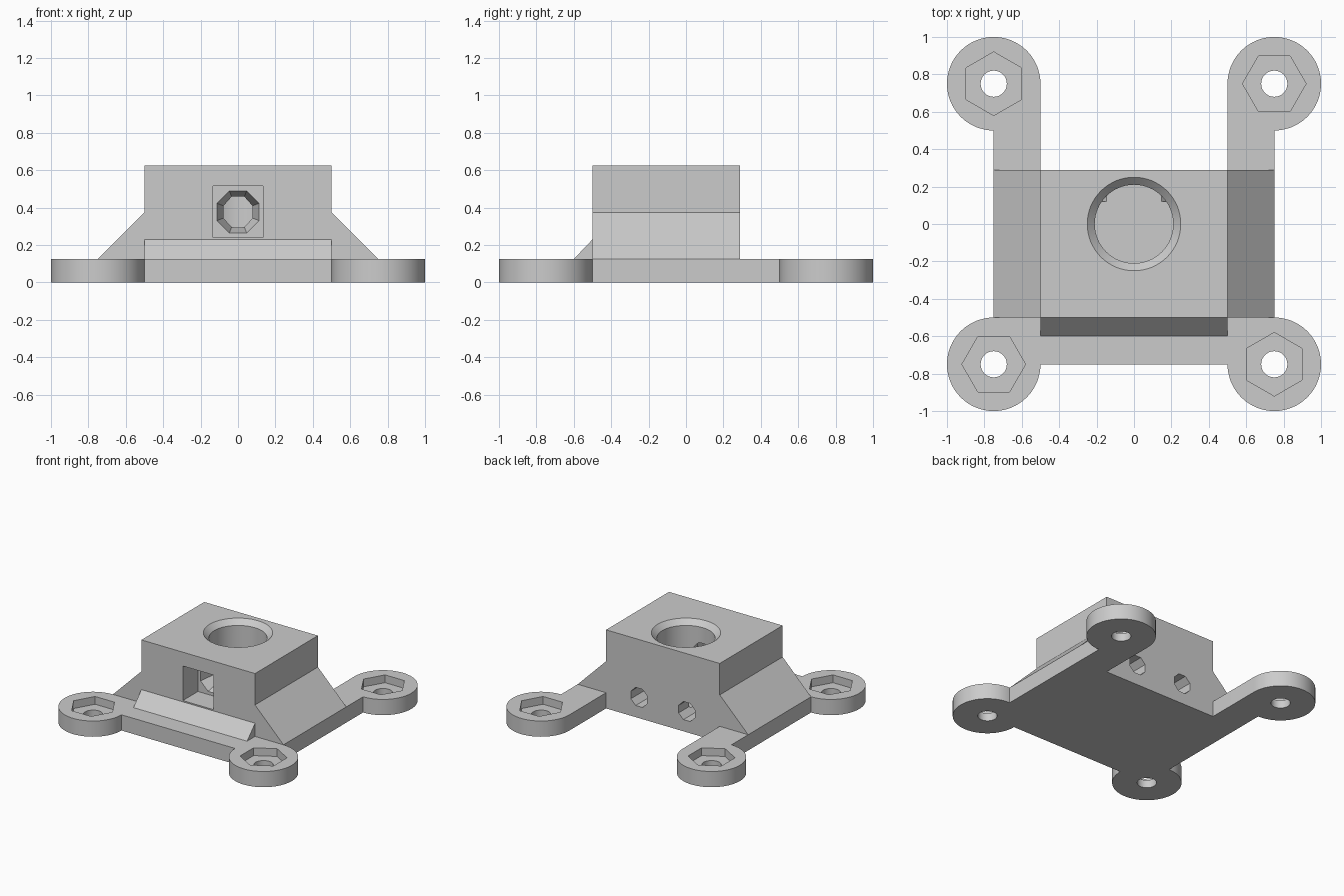
import bpy, bmesh
from math import radians, cos, sin
from mathutils import Vector

if "Cube" in bpy.data.objects:
    bpy.data.objects.remove(bpy.data.objects["Cube"], do_unlink=True)

grey = bpy.data.materials.new("plain grey")
grey.use_nodes = True
grey.diffuse_color = (0.6, 0.6, 0.6, 1)
for node in grey.node_tree.nodes:
    if node.type == "BSDF_PRINCIPLED":
        node.inputs["Base Color"].default_value = grey.diffuse_color

PLATE = 0.125      # plate thickness
BACK = 0.29        # rear face of block
TOP = 0.625        # top of block


def loft(name, a, b):
    """Closed solid between two matching rings of points."""
    bm = bmesh.new()
    va = [bm.verts.new(p) for p in a]
    vb = [bm.verts.new(p) for p in b]
    n = len(a)
    for i in range(n):
        j = (i + 1) % n
        bm.faces.new((va[i], va[j], vb[j], vb[i]))
    bm.faces.new(va[::-1])
    bm.faces.new(vb)
    bmesh.ops.recalc_face_normals(bm, faces=bm.faces)
    mesh = bpy.data.meshes.new(name)
    bm.to_mesh(mesh)
    bm.free()
    mesh.materials.append(grey)
    obj = bpy.data.objects.new(name, mesh)
    bpy.context.scene.collection.objects.link(obj)
    return obj


def extrude(name, points, vec):
    pts = [Vector(p) for p in points]
    return loft(name, pts, [p + Vector(vec) for p in pts])


def ring(center, r, n, start=0, axis="z"):
    out = []
    for i in range(n):
        t = radians(start + 360 * i / n)
        off = (cos(t), sin(t), 0) if axis == "z" else (cos(t), 0, sin(t))
        out.append(Vector(center) + r * Vector(off))
    return out


def cone(name, a, b, ra, rb, n, start=0, axis="z"):
    return loft(name, ring(a, ra, n, start, axis), ring(b, rb, n, start, axis))


def cut(targets, cutter):
    """Subtract the cutter from each target and discard it."""
    cutter.hide_render = True
    for obj in targets:
        mod = obj.modifiers.new("cut", "BOOLEAN")
        mod.operation = "DIFFERENCE"
        mod.solver = "EXACT"
        mod.object = cutter
        bpy.context.view_layer.objects.active = obj
        bpy.ops.object.modifier_apply(modifier=mod.name)
    bpy.data.objects.remove(cutter, do_unlink=True)


def arc(cx, cy, a0, a1, n=48):
    angles = [radians(a0 + (a1 - a0) * i / n) for i in range(n + 1)]
    return [(cx + 0.25 * cos(t), cy + 0.25 * sin(t), 0) for t in angles]


# Base plate with four round ears and an open back
half = arc(0.75, -0.75, 180, 450) + arc(0.75, 0.75, -90, 180) + [(0.5, BACK, 0)]
outline = half + [(-x, y, z) for x, y, z in reversed(half)]
plate = extrude("base_plate", outline, (0, 0, PLATE))

# Block with sloping sides
side = [(0.75, PLATE), (0.5, 0.375), (0.5, TOP)]
profile = side + [(-x, z) for x, z in reversed(side)]
block = extrude("block", [(x, -0.5, z) for x, z in profile], (0, BACK + 0.5, 0))

# Sloping fillet along the front
ramp = extrude("front_ramp", [(-0.5, -0.6, PLATE), (-0.5, -0.5, PLATE), (-0.5, -0.5, 0.23)],
               (1, 0, 0))

# Bolt holes and hexagonal nut pockets in the ears
for sx in (-1, 1):
    for sy in (-1, 1):
        x, y = 0.75 * sx, 0.75 * sy
        cut([plate], cone("bolt_cutter", (x, y, -0.1), (x, y, 0.3), 0.07, 0.07, 32))
        turn = 0 if sx == sy else 30
        cut([plate], cone("nut_cutter", (x, y, 0.063), (x, y, 0.3), 0.17, 0.17, 6, turn))

# Vertical bore with chamfered rim
cut([block], cone("bore_cutter", (0, 0, 0.05), (0, 0, 0.8), 0.21, 0.21, 64))
cut([block], cone("rim_cutter", (0, 0, TOP - 0.04), (0, 0, TOP + 0.04), 0.21, 0.29, 64))

# Square front pocket with a tapered eight-sided hole into the bore
cut([block], extrude("pocket_cutter",
                     [(-0.135, -0.7, 0.24), (0.135, -0.7, 0.24),
                      (0.135, -0.7, 0.515), (-0.135, -0.7, 0.515)], (0, 0.39, 0)))
cut([block], cone("taper_cutter", (0, -0.312, 0.377), (0, -0.185, 0.377),
                  0.122, 0.081, 8, 22.5, "y"))

# Two blind screw holes in the back
for x in (-0.21, 0.21):
    cut([block, plate], cone("screw_cutter", (x, 0.12, 0.165), (x, 0.5, 0.165),
                             0.078, 0.078, 8, 22.5, "y"))

# Smooth round walls, keep edges sharp
for obj in (plate, block, ramp):
    bpy.ops.object.select_all(action="DESELECT")
    obj.select_set(True)
    bpy.context.view_layer.objects.active = obj
    bpy.ops.object.shade_smooth_by_angle(angle=radians(30))
